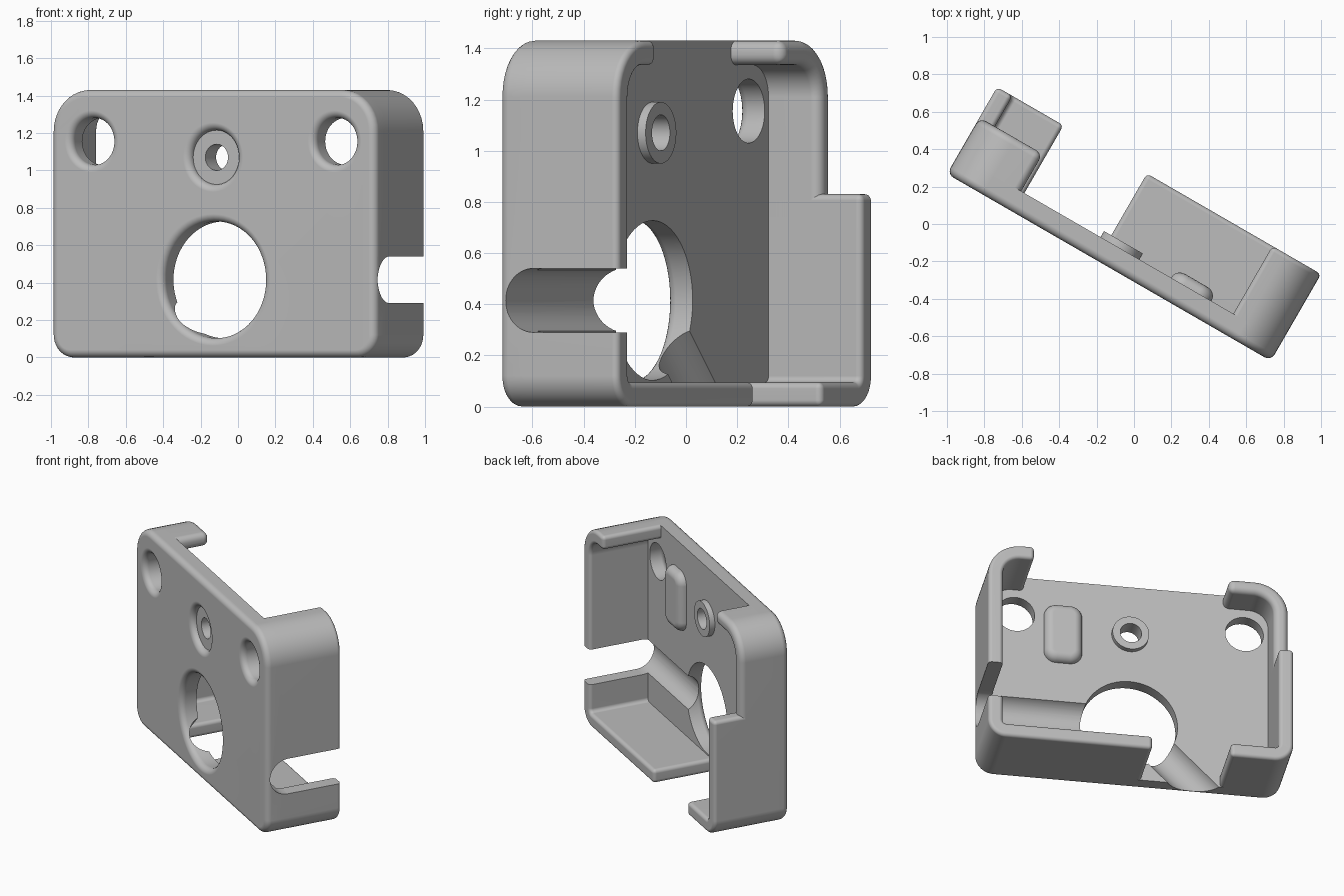
import bpy, bmesh
from math import sin, cos, pi, radians
from mathutils import Matrix

if "Cube" in bpy.data.objects:
    bpy.data.objects.remove(bpy.data.objects["Cube"])

# Main dimensions: half width, half depth, height, wall thickness
W, D, H, T = 1.0, 0.268, 1.43, 0.095
FLOOR = -0.15          # inner face of the front plate
R_TOP, R_BOT = 0.22, 0.12
FILLET = 0.04
TURN = radians(-30)
GROOVE_R, GROOVE_V, GROOVE_Z = 0.125, -0.112, 0.415

grey = bpy.data.materials.new("matte grey")
grey.use_nodes = True
COLOUR = (0.5, 0.5, 0.5, 1)
grey.diffuse_color = COLOUR
for node in grey.node_tree.nodes:
    if node.type == 'BSDF_PRINCIPLED':
        node.inputs["Base Color"].default_value = COLOUR


def finish(bm, name):
    bmesh.ops.recalc_face_normals(bm, faces=bm.faces)
    mesh = bpy.data.meshes.new(name)
    bm.to_mesh(mesh)
    bm.free()
    obj = bpy.data.objects.new(name, mesh)
    obj.rotation_euler.z = TURN
    mesh.materials.append(grey)
    bpy.context.collection.objects.link(obj)
    return obj


def arc(cx, cz, r, start, end, steps=10):
    angles = [radians(start + (end - start) * i / steps) for i in range(steps + 1)]
    return [(cx + r * cos(a), cz + r * sin(a)) for a in angles]


def rounded_rect(u0, u1, z0, z1, rt, rb):
    return (arc(u1 - rt, z1 - rt, rt, 90, 0) + arc(u1 - rb, z0 + rb, rb, 0, -90)
            + arc(u0 + rb, z0 + rb, rb, 270, 180) + arc(u0 + rt, z1 - rt, rt, 180, 90))


def prism(name, outline, v0, v1, round_at=None, corners=(), radius=FILLET):
    """Extrude an outline through the depth; round one rim and chosen corners."""
    bm = bmesh.new()
    face = bm.faces.new([bm.verts.new((u, v0, z)) for u, z in outline])
    ext = bmesh.ops.extrude_face_region(bm, geom=[face])
    for vert in ext["geom"]:
        if isinstance(vert, bmesh.types.BMVert):
            vert.co.y = v1
    bmesh.ops.recalc_face_normals(bm, faces=bm.faces)

    def wanted(edge):
        a, b = (v.co for v in edge.verts)
        if abs(a.y - b.y) < 1e-5:
            return round_at is not None and abs(a.y - round_at) < 1e-5
        return any(abs(a.x - u) + abs(a.z - z) < 1e-4 for u, z in corners)

    edges = [e for e in bm.edges if wanted(e)]
    if edges:
        bmesh.ops.bevel(bm, geom=edges, offset=radius, segments=5, profile=0.5,
                        affect='EDGES', clamp_overlap=True)
    return finish(bm, name)


def lathe(name, u, z, profile, sides=64):
    """Solid of revolution about the depth axis from (radius, depth) points."""
    bm = bmesh.new()
    rings = [[bm.verts.new((u + r * cos(2 * pi * i / sides), v,
                            z + r * sin(2 * pi * i / sides))) for i in range(sides)]
             for r, v in profile]
    for a, b in zip(rings, rings[1:]):
        for i in range(sides):
            j = (i + 1) % sides
            bm.faces.new((a[i], a[j], b[j], b[i]))
    bm.faces.new(rings[0])
    bm.faces.new(rings[-1])
    return finish(bm, name)


def flared(r, *rest):
    """Hole profile with a rounded lip at the front face."""
    lip = [(r + FILLET * (1 - sin(a)), FILLET - D - FILLET * cos(a))
           for a in (pi / 12 * i for i in range(7))]
    return [(r + FILLET, -D - 0.05)] + lip + list(rest)


def rod(name, start, length, matrix):
    bm = bmesh.new()
    bmesh.ops.create_cone(bm, cap_ends=True, segments=48, radius1=GROOVE_R,
                          radius2=GROOVE_R, depth=length)
    bmesh.ops.translate(bm, verts=bm.verts, vec=(0, 0, length / 2))
    bmesh.ops.transform(bm, verts=bm.verts, matrix=Matrix.Translation(start) @ matrix)
    return finish(bm, name)


def wall(name, side, depth, top_u=None, bottom_u=None, high=None, low=None):
    """C-shaped wall strip that can run along the top, one side and the bottom."""
    paths = []
    for t in (0, T):
        if top_u is None:
            path = [(W - t, high)]
        else:
            path = [(top_u, H - t)] + arc(W - R_TOP, H - R_TOP, R_TOP - t, 90, 0)
        if bottom_u is None:
            path.append((W - t, low))
        else:
            path += arc(W - R_BOT, R_BOT, R_BOT - t, 0, -90) + [(bottom_u, t)]
        paths.append([(side * u, z) for u, z in path])
    outer, inner = paths
    ends = [outer[0], outer[-1], inner[0], inner[-1]]
    return prism(name, outer + inner[::-1], FLOOR, depth, depth, ends)


def cut(obj, *cutters):
    bpy.context.view_layer.objects.active = obj
    for cutter in cutters:
        cutter.hide_render = True
        mod = obj.modifiers.new("cut", 'BOOLEAN')
        mod.operation, mod.solver, mod.object = 'DIFFERENCE', 'EXACT', cutter
        bpy.ops.object.modifier_apply(modifier=mod.name)


# Front plate and walls
plate = prism("front_plate", rounded_rect(-W, W, 0, H, R_TOP, R_BOT), -D, FLOOR, -D)
left_wall = wall("left_wall", 1, D, top_u=0.70, bottom_u=-0.075)
right_upper = wall("right_upper_wall", -1, 0.08, top_u=0.61, low=0.7)
right_lower = wall("right_lower_wall", -1, D, bottom_u=0.59, high=0.83)

# Raised ring and rounded pad on the inner face
ring = lathe("screw_ring", 0, 1.07, [(0.12, FLOOR - 0.01), (0.12, -0.113)])
pad = prism("rounded_pad", rounded_rect(0.315, 0.565, 0.82, 1.24, 0.08, 0.08),
            FLOOR - 0.01, -0.095, -0.095, radius=0.054)

# Cutters: round holes, stepped screw hole, cable grooves, side slot
holes = [lathe("hole_cutter", u, z, flared(r, (r, 0)))
         for u, z, r in ((0, GROOVE_Z, 0.312), (0.75, 1.155, 0.125), (-0.75, 1.155, 0.125))]
screw = lathe("screw_cutter", 0, 1.07, flared(0.145, (0.07, FILLET - D), (0.07, 0)))
centre = (0, GROOVE_V, GROOVE_Z)
side_groove = rod("side_groove_cutter", centre, 1.2, Matrix.Rotation(radians(90), 4, 'Y'))
low_groove = rod("low_groove_cutter", centre, 1.0, Matrix.Rotation(radians(-135), 4, 'Y'))
slot = prism("slot_cutter", [(0.85, GROOVE_Z - GROOVE_R), (1.2, GROOVE_Z - GROOVE_R),
                             (1.2, GROOVE_Z + GROOVE_R), (0.85, GROOVE_Z + GROOVE_R)],
             GROOVE_V, 0.5)

cut(plate, *holes, screw, side_groove, low_groove)
cut(left_wall, side_groove, slot)
cut(ring, screw)
for cutter in holes + [screw, side_groove, low_groove, slot]:
    bpy.data.objects.remove(cutter)

# Smooth shading with crisp edges
for obj in (plate, left_wall, right_upper, right_lower, ring, pad):
    bpy.ops.object.select_all(action='DESELECT')
    obj.select_set(True)
    bpy.context.view_layer.objects.active = obj
    bpy.ops.object.shade_smooth_by_angle(angle=radians(35))
    mod = obj.modifiers.new("flat faces", 'WEIGHTED_NORMAL')
    mod.keep_sharp = True
